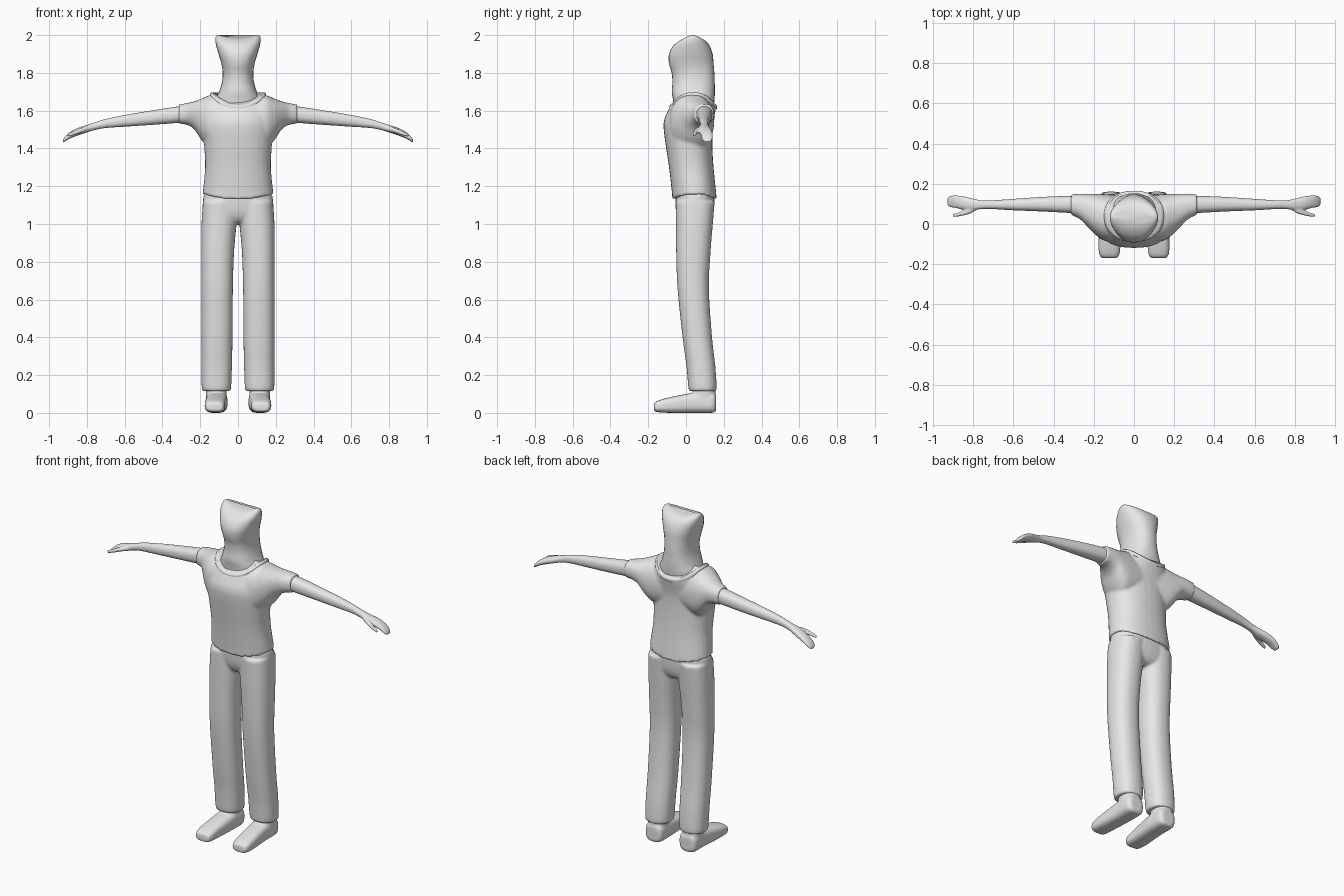
import bpy, bmesh, math
from mathutils import Vector

grey = bpy.data.materials.new("plain_grey")
grey.diffuse_color = (0.8, 0.8, 0.8, 1)
SIDES = 32


def smooth_sections(rows, steps):
    """Catmull-Rom interpolation between section rows."""
    rows = [Vector(r) for r in rows]
    pts = [rows[0]] + rows + [rows[-1]]
    out = []
    for i in range(1, len(pts) - 2):
        p0, p1, p2, p3 = pts[i - 1:i + 3]
        for k in range(steps):
            t = k / steps
            out.append(0.5 * (2 * p1 + (p2 - p0) * t + (2 * p0 - 5 * p1 + 4 * p2 - p3) * t * t
                              + (3 * p1 - p0 - 3 * p2 + p3) * t ** 3))
    return out + [rows[-1]]


def loft(bm, axis, rows, p=2.3, flip=1, steps=4):
    """Rows: position along axis, min/max of the two other axes, optional front/back drop."""
    rows = [tuple(r) + (0,) * (6 - len(r)) for r in rows]
    rings = []
    for t, a0, a1, b0, b1, drop in smooth_sections(rows, steps):
        ring = []
        for k in range(SIDES):
            ang = 2 * math.pi * k / SIDES
            c, s = math.cos(ang), math.sin(ang)
            a = (a0 + a1) / 2 + (a1 - a0) / 2 * math.copysign(abs(c) ** (2 / p), c)
            b = (b0 + b1) / 2 + (b1 - b0) / 2 * math.copysign(abs(s) ** (2 / p), s)
            tt = t - drop * s * s
            co = {"x": (tt, a, b), "y": (a, tt, b), "z": (a, b, tt)}[axis]
            ring.append(bm.verts.new((co[0] * flip, co[1], co[2])))
        rings.append(ring)
    for r, q in zip(rings, rings[1:]):
        for k in range(SIDES):
            j = (k + 1) % SIDES
            bm.faces.new((r[k], r[j], q[j], q[k]))
    bm.faces.new(rings[0])
    bm.faces.new(rings[-1])


def finish(name, bm, voxel=0, smooth=0):
    bmesh.ops.recalc_face_normals(bm, faces=bm.faces)
    me = bpy.data.meshes.new(name)
    bm.to_mesh(me)
    bm.free()
    me.materials.append(grey)
    ob = bpy.data.objects.new(name, me)
    bpy.context.collection.objects.link(ob)
    bpy.ops.object.select_all(action="DESELECT")
    ob.select_set(True)
    bpy.context.view_layer.objects.active = ob
    if voxel:
        m = ob.modifiers.new("blend", "REMESH")
        m.mode, m.voxel_size, m.use_smooth_shade = "VOXEL", voxel, True
        m = ob.modifiers.new("soften", "SMOOTH")
        m.factor, m.iterations = 0.5, smooth
        bpy.ops.object.shade_smooth()
    else:
        bpy.ops.object.shade_smooth_by_angle(angle=math.radians(45))
    return ob


# Head and neck, with a saddle-shaped crown
bm = bmesh.new()
loft(bm, "z", [
    (1.56, -.125, .125, -.06, .14), (1.65, -.12, .12, -.068, .15),
    (1.70, -.10, .10, -.075, .153), (1.75, -.085, .085, -.072, .152),
    (1.80, -.081, .081, -.076, .15), (1.85, -.088, .088, -.09, .146),
    (1.90, -.103, .103, -.09, .141), (1.95, -.117, .117, -.068, .126),
    (1.98, -.12, .12, -.036, .104), (1.995, -.115, .115, -.005, .075),
    (2.0, -.106, .106, .02, .05)])
for v in bm.verts:
    if v.co.z > 1.9:
        v.co.z -= .014 * max(0, 1 - (v.co.x / .1) ** 2) * (v.co.z - 1.9) / .1
finish("head", bm)

# Shirt: body blended with two short sleeves
bm = bmesh.new()
loft(bm, "z", [
    (1.16, -.187, .187, -.072, .163, .03), (1.20, -.183, .183, -.076, .158, .02),
    (1.30, -.174, .174, -.09, .146), (1.40, -.178, .178, -.105, .14),
    (1.50, -.186, .186, -.118, .14), (1.56, -.184, .184, -.116, .146, .01),
    (1.63, -.168, .168, -.098, .155, .035), (1.69, -.142, .142, -.082, .16, .065)])
for side in (1, -1):
    loft(bm, "x", [
        (.04, -.09, .14, 1.42, 1.67), (.14, -.085, .148, 1.40, 1.682),
        (.19, -.055, .15, 1.44, 1.665), (.23, -.015, .15, 1.50, 1.65),
        (.27, .025, .15, 1.525, 1.64), (.313, .045, .148, 1.53, 1.633)], flip=side)
finish("shirt", bm, .008, 5)

# Collar band following the neckline
bm = bmesh.new()
loft(bm, "z", [
    (1.672, -.15, .15, -.088, .163, .065), (1.688, -.148, .148, -.088, .165, .065),
    (1.698, -.138, .138, -.08, .158, .067)])
finish("collar", bm)

# Trousers: hips blended with two legs
bm = bmesh.new()
loft(bm, "z", [
    (1.0, -.09, .09, 0, .10), (1.02, -.15, .15, -.03, .13),
    (1.07, -.185, .185, -.05, .147), (1.16, -.182, .182, -.058, .152)])
for side in (1, -1):
    loft(bm, "z", [
        (.115, .042, .187, .018, .158), (.14, .036, .192, .012, .162),
        (.25, .032, .193, .002, .155), (.40, .029, .193, -.018, .138),
        (.66, .027, .193, -.045, .121), (.85, .021, .194, -.052, .13),
        (1.0, .008, .193, -.054, .142), (1.12, .005, .186, -.055, .152)], flip=side)
finish("trousers", bm, .008, 3)

for side, label in ((1, "left"), (-1, "right")):
    # Shoe with a low rounded toe
    bm = bmesh.new()
    loft(bm, "y", [
        (-.17, .095, .15, .018, .04), (-.165, .08, .165, .008, .055),
        (-.14, .07, .175, .003, .068), (-.08, .066, .176, 0, .084),
        (0, .06, .172, 0, .10), (.06, .056, .17, 0, .11),
        (.13, .056, .17, 0, .11), (.152, .064, .162, .004, .106),
        (.16, .08, .146, .015, .09)], p=3, flip=side)
    # Ankle
    loft(bm, "z", [(.04, .06, .17, .035, .157), (.14, .06, .17, .035, .155)], flip=side)
    finish(label + "_shoe", bm, .006, 3)

    # Arm, mitten hand and thumb
    bm = bmesh.new()
    loft(bm, "x", [
        (.26, .055, .14, 1.54, 1.628), (.32, .055, .14, 1.535, 1.622),
        (.45, .062, .135, 1.525, 1.602), (.60, .068, .125, 1.515, 1.577),
        (.70, .074, .118, 1.508, 1.556), (.76, .074, .118, 1.497, 1.537),
        (.80, .068, .126, 1.484, 1.524), (.85, .072, .138, 1.468, 1.508),
        (.89, .08, .142, 1.452, 1.486), (.915, .084, .14, 1.437, 1.464),
        (.928, .095, .132, 1.43, 1.445)], flip=side)
    loft(bm, "x", [
        (.775, .075, .10, 1.495, 1.52), (.82, .05, .085, 1.485, 1.512),
        (.86, .04, .062, 1.473, 1.496), (.893, .035, .052, 1.464, 1.482),
        (.903, .038, .047, 1.464, 1.474)], flip=side)
    finish(label + "_arm", bm, .005, 3)
